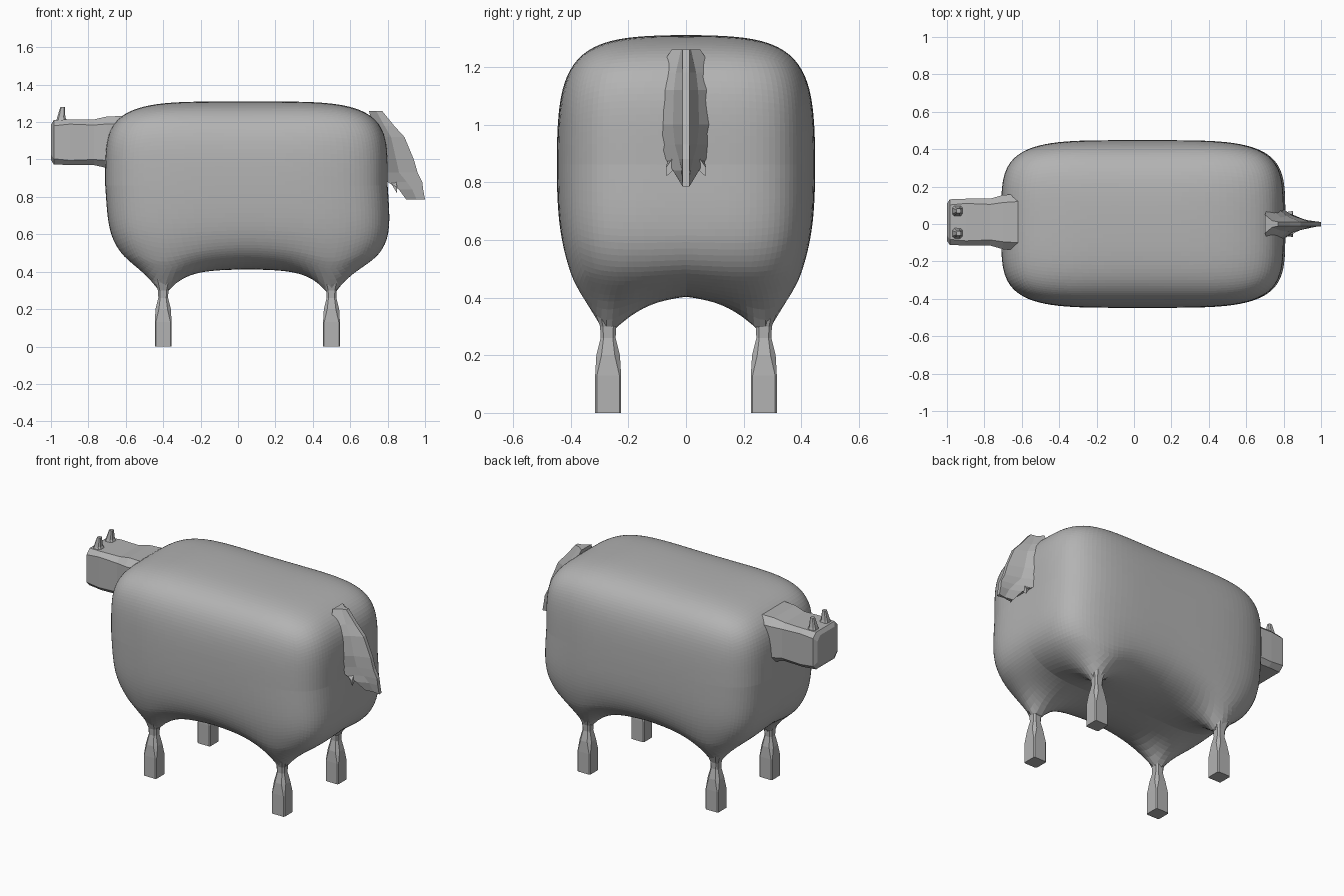
import bpy, bmesh, math
from mathutils import Vector

if "Cube" in bpy.data.objects:
    bpy.data.objects.remove(bpy.data.objects["Cube"])

wool = bpy.data.materials.new("plain grey")
wool.use_nodes = True
GREY = (0.45, 0.45, 0.45, 1)
wool.diffuse_color = GREY
wool.node_tree.nodes["Principled BSDF"].inputs["Base Color"].default_value = GREY


def finish(name, bm):
    bmesh.ops.recalc_face_normals(bm, faces=bm.faces[:])
    mesh = bpy.data.meshes.new(name)
    bm.to_mesh(mesh)
    bm.free()
    mesh.materials.append(wool)
    obj = bpy.data.objects.new(name, mesh)
    bpy.context.collection.objects.link(obj)
    return obj


def loft(name, rings):
    """Skin a list of equal-length point rings and cap both ends."""
    bm = bmesh.new()
    rows = [[bm.verts.new(p) for p in ring] for ring in rings]
    n = len(rows[0])
    for a, b in zip(rows, rows[1:]):
        for i in range(n):
            j = (i + 1) % n
            bm.faces.new((a[i], a[j], b[j], b[i]))
    bm.faces.new(rows[0])
    bm.faces.new(rows[-1])
    return finish(name, bm)


def chamfered(hw, hh, cut):
    """Rectangle outline with its corners cut off."""
    a, b = hw - cut, hh - cut
    return [(hw, -b), (hw, b), (a, hh), (-a, hh),
            (-hw, b), (-hw, -b), (-a, -hh), (a, -hh)]


LEGS = [(x, y) for x in (-0.4, 0.5) for y in (-0.27, 0.27)]

# Body: puffy rounded block whose belly is drawn down to the legs
CENTRE, HALF, P = Vector((0.045, 0, 0.862)), Vector((0.755, 0.448, 0.448)), 4.4
bm = bmesh.new()
bmesh.ops.create_cube(bm, size=2)
bmesh.ops.subdivide_edges(bm, edges=bm.edges[:], cuts=35, use_grid_fill=True)
for v in bm.verts:
    n = v.co / sum(abs(c) ** P for c in v.co) ** (1 / P)
    # the waist has softer long edges than the shoulders and rump
    soft = 1 - 0.07 * (1 - n.x ** 2) * (n.y * n.z) ** 2
    p = Vector((n.x * HALF.x, n.y * HALF.y * soft, n.z * HALF.z * soft)) + CENTRE
    p.x += 0.03 * max(0, -n.z)
    if n.z < 0:
        near = min(math.hypot(p.x - x, p.y - y) for x, y in LEGS)
        p.z -= 0.19 * math.exp(-near / 0.11) * min(1, -n.z * 1.3) ** 2
    v.co = p
finish("body", bm)

# Legs: square feet pinched to a thin ankle
SECTIONS = [(0, 0.045, 0.006), (0.13, 0.045, 0.006), (0.2, 0.041, 0.018),
            (0.26, 0.026, 0.01), (0.3, 0.028, 0.01), (0.36, 0.05, 0.02)]
for lx, ly in LEGS:
    end = "head_end" if lx < 0 else "tail_end"
    side = "front" if ly < 0 else "back"
    loft(f"leg_{end}_{side}", [[(lx + a, ly + b, z) for a, b in chamfered(w, w, c)]
                               for z, w, c in SECTIONS])

# Head: blunt barrel widening where it meets the body
HEAD = [(-1.0, 0.1, 0.095, 0.03), (-0.985, 0.122, 0.118, 0.03),
        (-0.9, 0.125, 0.122, 0.025), (-0.77, 0.125, 0.122, 0.03),
        (-0.7, 0.145, 0.138, 0.04), (-0.62, 0.15, 0.14, 0.04)]
loft("head", [[(x, 0.01 + a, 1.092 + b) for a, b in chamfered(w, h, c)]
              for x, w, h, c in HEAD])

# Ears: small blunt spikes
for name, ey in (("ear_back", 0.07), ("ear_front", -0.05)):
    loft(name, [[(x + a, ey + b, z) for a, b in chamfered(w, w, w * 0.4)]
                for x, z, w in ((-0.94, 1.19, 0.036), (-0.945, 1.225, 0.022),
                                (-0.938, 1.28, 0.012))])

# Tail: thin drooping fin flaring into the rump
TAIL = [(1.26, 0.7, 0.77, 0.05), (1.18, 0.72, 0.835, 0.1), (1.12, 0.73, 0.89, 0.12),
        (1.0, 0.73, 0.94, 0.13), (0.93, 0.74, 0.96, 0.11), (0.88, 0.8, 0.985, 0.07),
        (0.84, 0.86, 0.99, 0.045), (0.785, 0.9, 1.0, 0.012)]
rings = []
for z, inner, tip, w in TAIL:
    mid = inner + (tip - inner) * 0.55
    rings.append([(inner, -w, z), (mid, -w * 0.35, z), (tip, -0.012, z),
                  (tip, 0.012, z), (mid, w * 0.35, z), (inner, w, z)])
loft("tail", rings)

# Tail tuft: two small flaps beside the fin
for name, s in (("tuft_back", 1), ("tuft_front", -1)):
    loft(name, [[(0.78, 0, 0.96), (0.84, 0, 0.95), (0.85, 0, 0.88)],
                [(0.82, s * 0.065, 0.87), (0.85, s * 0.07, 0.85), (0.85, s * 0.068, 0.82)]])
